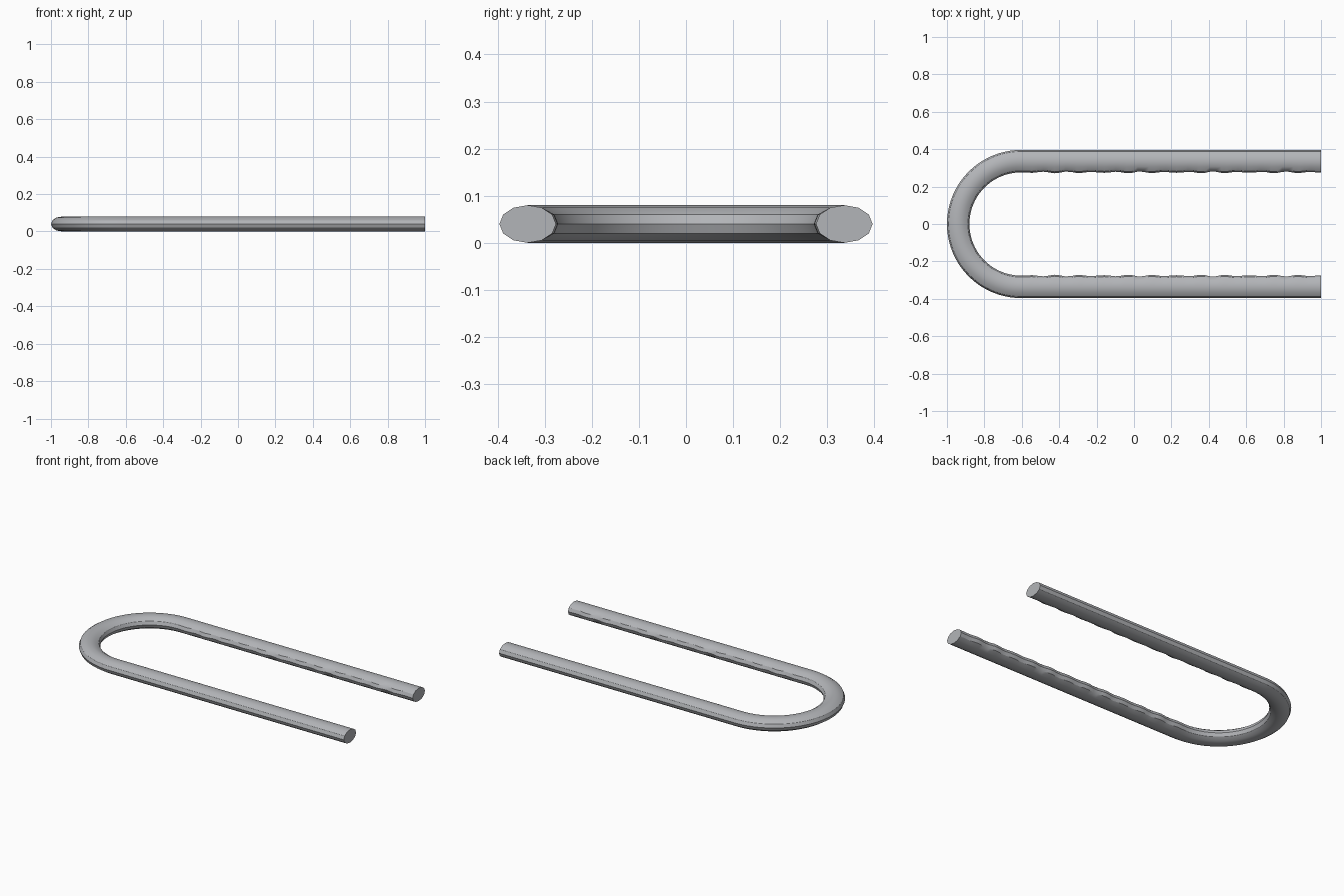
import bpy, bmesh
from math import sin, cos, pi, radians

cube = bpy.data.objects.get("Cube")
if cube:
    bpy.data.objects.remove(cube, do_unlink=True)

steel = bpy.data.materials.new("brushed_grey")
steel.use_nodes = True
colour = (0.45, 0.46, 0.48, 1)
steel.diffuse_color = colour
steel.node_tree.nodes["Principled BSDF"].inputs["Base Color"].default_value = colour

SIDES = 12
HALF_W, HALF_H = 0.06, 0.04      # oval tube section
RADIUS = 0.336                   # centreline of the bend
BEND_X = RADIUS + HALF_W - 1     # centre of the bend
LEG_STEPS, BEND_STEPS = 54, 40


def ripple(x):
    """Shallow finger ridges on the inner side of the legs."""
    if x < BEND_X + 0.01 or x > 0.99:
        return 0
    return 0.005 * sin(2 * pi * x / 0.13) * (0.7 + 0.3 * cos(2 * pi * x / 0.4))


# Centreline stations: position, outward direction, ridge depth
xs = [1 + (BEND_X - 1) * i / LEG_STEPS for i in range(LEG_STEPS)]
stations = [(x, RADIUS, 0, 1, ripple(x)) for x in xs]
for i in range(BEND_STEPS + 1):
    a = pi / 2 + pi * i / BEND_STEPS
    stations.append((BEND_X + RADIUS * cos(a), RADIUS * sin(a), cos(a), sin(a), 0))
stations += [(x, -RADIUS, 0, -1, ripple(x)) for x in reversed(xs)]

# Sweep the oval section along the stations
bm = bmesh.new()
rings = []
for x, y, nx, ny, wave in stations:
    ring = []
    for k in range(SIDES):
        t = 2 * pi * k / SIDES
        out = HALF_W * cos(t)
        if cos(t) < -0.7:
            out += wave
        ring.append(bm.verts.new((x + nx * out, y + ny * out, HALF_H * (1 + sin(t)))))
    rings.append(ring)
for a, b in zip(rings, rings[1:]):
    for k in range(SIDES):
        n = (k + 1) % SIDES
        bm.faces.new((a[k], a[n], b[n], b[k]))
bm.faces.new(rings[0])
bm.faces.new(rings[-1])
bmesh.ops.recalc_face_normals(bm, faces=bm.faces)

mesh = bpy.data.meshes.new("u_shaped_bar")
bm.to_mesh(mesh)
bm.free()
mesh.materials.append(steel)
bar = bpy.data.objects.new("u_shaped_bar", mesh)
bpy.context.collection.objects.link(bar)

# Smooth shading with the long facet edges kept sharp
bpy.ops.object.select_all(action="DESELECT")
bar.select_set(True)
bpy.context.view_layer.objects.active = bar
bpy.ops.object.shade_smooth_by_angle(angle=radians(30))
